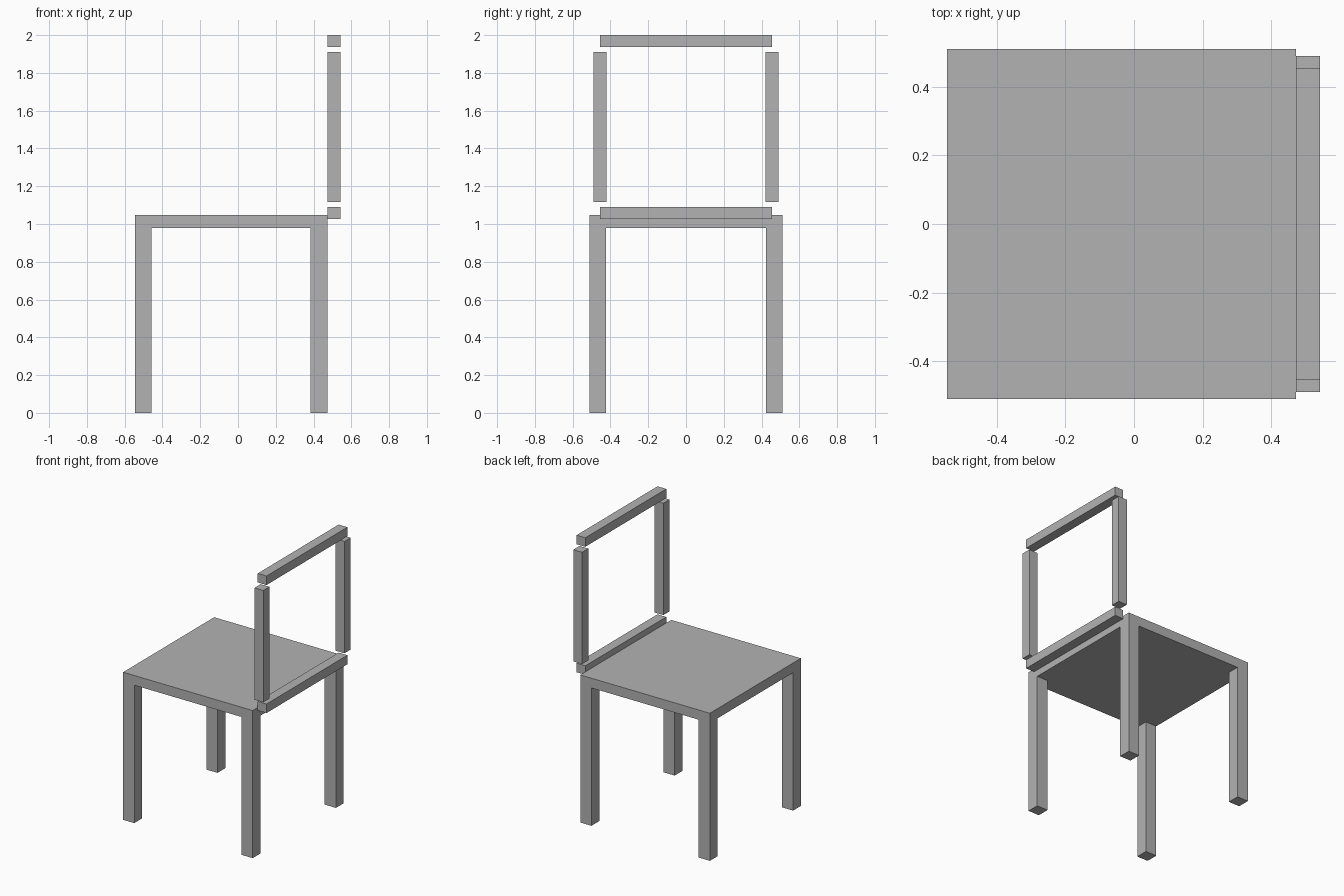
import bpy

cube = bpy.data.objects.get("Cube")
if cube:
    bpy.data.objects.remove(cube, do_unlink=True)

# Single plain grey
grey = bpy.data.materials.new("plain_grey")
grey.use_nodes = True
color = (0.448, 0.448, 0.448, 1)
grey.diffuse_color = color
for node in grey.node_tree.nodes:
    if node.type == 'BSDF_PRINCIPLED':
        node.inputs["Base Color"].default_value = color


def box(name, x, y, z):
    """Add a flat-faced box spanning the (low, high) range on each axis."""
    spans = (x, y, z)
    bpy.ops.mesh.primitive_cube_add(size=1, location=[(a + b) / 2 for a, b in spans])
    obj = bpy.context.object
    obj.name = name
    obj.scale = [b - a for a, b in spans]
    bpy.ops.object.transform_apply(location=False, rotation=False, scale=True)
    obj.data.materials.append(grey)
    return obj


seat_x = (-0.545, 0.473)
back_x = (0.473, 0.542)
half_depth = 0.511
leg = 0.088
seat_z = (0.979, 1.048)

# Seat slab
box("seat", seat_x, (-half_depth, half_depth), seat_z)

# Legs, flush with the seat corners
for side_x, x in (("right", (seat_x[0], seat_x[0] + leg)),
                  ("left", (seat_x[1] - leg, seat_x[1]))):
    for side_y, y in (("front", (-half_depth, leg - half_depth)),
                      ("back", (half_depth - leg, half_depth))):
        box(f"{side_y}_{side_x}_leg", x, y, (0, seat_z[0]))

# Backrest posts, floating between the rails
for side, y in (("front", (-0.49, -0.421)), ("back", (0.421, 0.49))):
    box(f"{side}_backrest_post", back_x, y, (1.117, 1.911))

# Backrest rails
for level, z in (("lower", (1.027, 1.091)), ("upper", (1.936, 2.0))):
    box(f"{level}_backrest_rail", back_x, (-0.454, 0.454), z)
